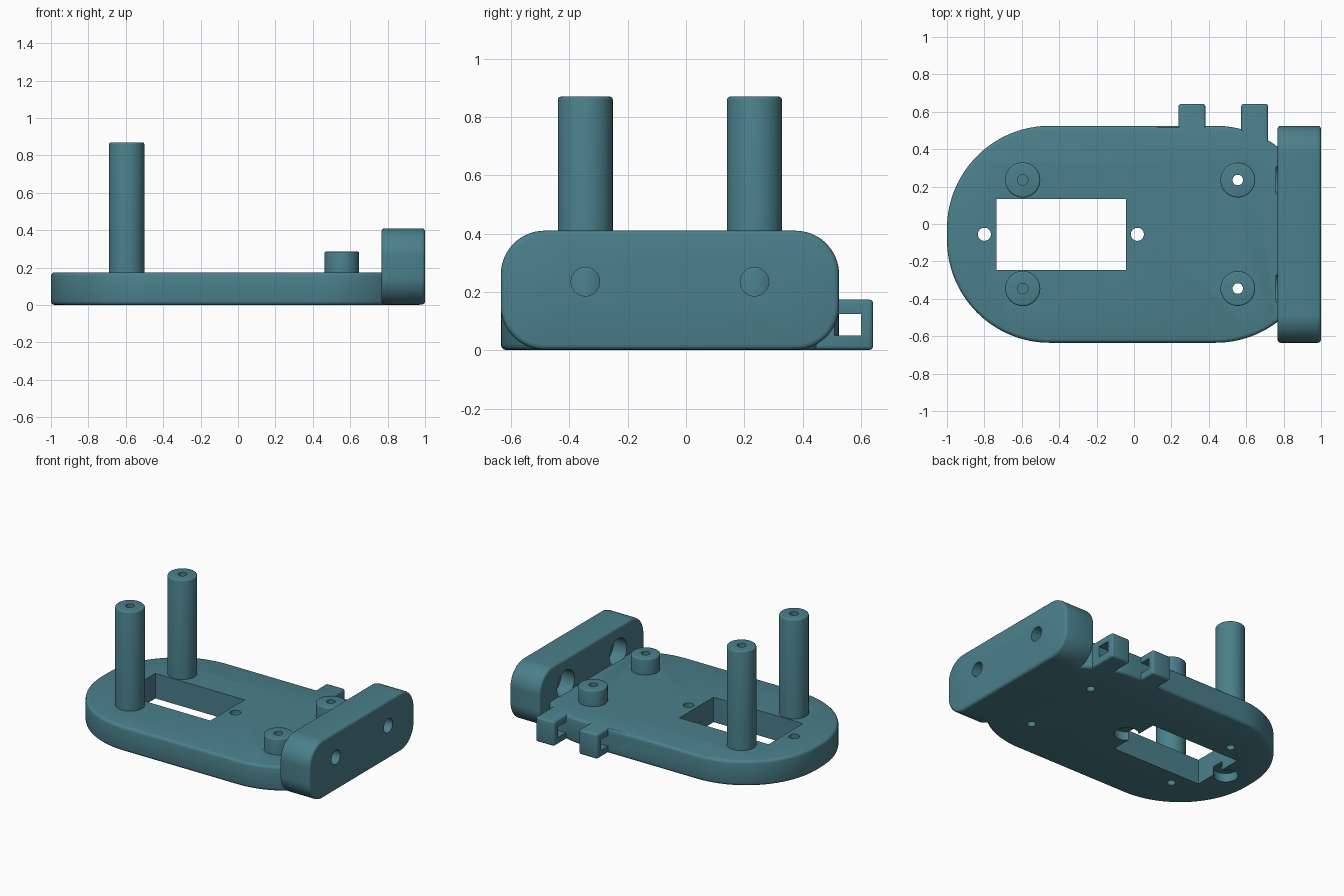
import bpy, bmesh, math
from mathutils import Vector

if "Cube" in bpy.data.objects:
    bpy.data.objects.remove(bpy.data.objects["Cube"])

teal = bpy.data.materials.new("teal_plastic")
teal.diffuse_color = (0.07, 0.215, 0.26, 1)
teal.use_nodes = True
teal.node_tree.nodes["Principled BSDF"].inputs["Base Color"].default_value = teal.diffuse_color
CY = -0.055                                   # centre line of the plate
POST_Y = (0.235, -0.345)


def rounded(u0, u1, v0, v1, r, n=24):
    """Outline of a rectangle with rounded corners."""
    pts = []
    for k, (u, v) in enumerate([(u1 - r, v1 - r), (u0 + r, v1 - r),
                                (u0 + r, v0 + r), (u1 - r, v0 + r)]):
        for i in range(n + 1):
            a = math.pi / 2 * (k + i / n)
            pts.append((u + r * math.cos(a), v + r * math.sin(a)))
    return pts


def circle(u, v, r, n=48):
    return [(u + r * math.cos(2 * math.pi * i / n),
             v + r * math.sin(2 * math.pi * i / n)) for i in range(n)]


def rect(u0, u1, v0, v1):
    return [(u0, v0), (u1, v0), (u1, v1), (u0, v1)]


def apply(ob, mod):
    bpy.context.view_layer.objects.active = ob
    bpy.ops.object.modifier_apply(modifier=mod.name)


def prism(name, pts, lo, hi, axis='z', bevel=0.0):
    """Extrude an outline along z (xy outline) or x (yz outline)."""
    bm = bmesh.new()
    place = (lambda u, v: (u, v, lo)) if axis == 'z' else (lambda u, v: (lo, u, v))
    face = bm.faces.new([bm.verts.new(place(*p)) for p in pts])
    ext = bmesh.ops.extrude_face_region(bm, geom=[face])
    step = Vector((0, 0, hi - lo)) if axis == 'z' else Vector((hi - lo, 0, 0))
    bmesh.ops.translate(bm, vec=step,
                        verts=[g for g in ext['geom'] if isinstance(g, bmesh.types.BMVert)])
    bmesh.ops.recalc_face_normals(bm, faces=bm.faces)
    me = bpy.data.meshes.new(name)
    bm.to_mesh(me)
    bm.free()
    me.materials.append(teal)
    ob = bpy.data.objects.new(name, me)
    bpy.context.collection.objects.link(ob)
    if bevel:
        m = ob.modifiers.new("fillet", 'BEVEL')
        m.width, m.segments = bevel, 3
        m.limit_method, m.angle_limit = 'ANGLE', math.radians(40)
        apply(ob, m)
    return ob


def combine(ob, other, op):
    m = ob.modifiers.new(op, 'BOOLEAN')
    m.operation, m.solver, m.object = op, 'EXACT', other
    apply(ob, m)
    bpy.data.objects.remove(other, do_unlink=True)


# Base plate with large rounded ends
body = prism("mounting_base", rounded(-1, 0.985, CY - 0.58, CY + 0.58, 0.55, 32),
             0, 0.175, bevel=0.02)

# Upright end block
combine(body, prism("end_block", rounded(CY - 0.58, CY + 0.58, 0.002, 0.41, 0.15),
                    0.767, 1.0, 'x', 0.017), 'UNION')

# Tall posts on the left, short bosses on the right
for y in POST_Y:
    combine(body, prism("tall_post", circle(-0.595, y, 0.094), 0.1, 0.87, bevel=0.01), 'UNION')
    combine(body, prism("short_boss", circle(0.555, y, 0.093), 0.1, 0.285, bevel=0.008), 'UNION')

# Cable loops on the back edge
for x in (0.31, 0.645):
    loop = prism("cable_loop", rect(x - 0.072, x + 0.072, 0.38, 0.642),
                 0.001, 0.174, bevel=0.014)
    combine(loop, prism("loop_slot", rect(0.51, 0.6, 0.05, 0.125), x - 0.2, x + 0.2, 'x'),
            'DIFFERENCE')
    combine(body, loop, 'UNION')

# Rectangular opening
cutters = [prism("opening", rect(-0.735, -0.043, -0.245, 0.135), -0.1, 0.3)]
# Fixing holes beside the opening, counterbored from below
for x in (-0.8, 0.018):
    cutters.append(prism("fixing_hole", circle(x, CY, 0.035, 32), -0.1, 0.3))
    cutters.append(prism("fixing_recess", circle(x, CY, 0.078), -0.1, 0.06))
for y in POST_Y:
    # Screw holes in posts and bosses
    cutters.append(prism("post_pilot", circle(-0.595, y, 0.028, 32), 0.55, 1.0))
    cutters.append(prism("plate_pilot", circle(-0.595, y, 0.028, 32), -0.1, 0.3))
    cutters.append(prism("boss_hole", circle(0.555, y, 0.028, 32), -0.1, 0.4))
    # Block holes, counterbored on the inner side
    cutters.append(prism("block_hole", circle(y, 0.235, 0.049), 0.76, 1.1, 'x'))
    cutters.append(prism("block_recess", circle(y, 0.235, 0.095), 0.76, 0.87, 'x'))
for c in cutters:
    combine(body, c, 'DIFFERENCE')

# Smooth shading with crisp edges
bpy.ops.object.select_all(action='DESELECT')
body.select_set(True)
bpy.context.view_layer.objects.active = body
bpy.ops.object.shade_smooth_by_angle(angle=math.radians(32))
